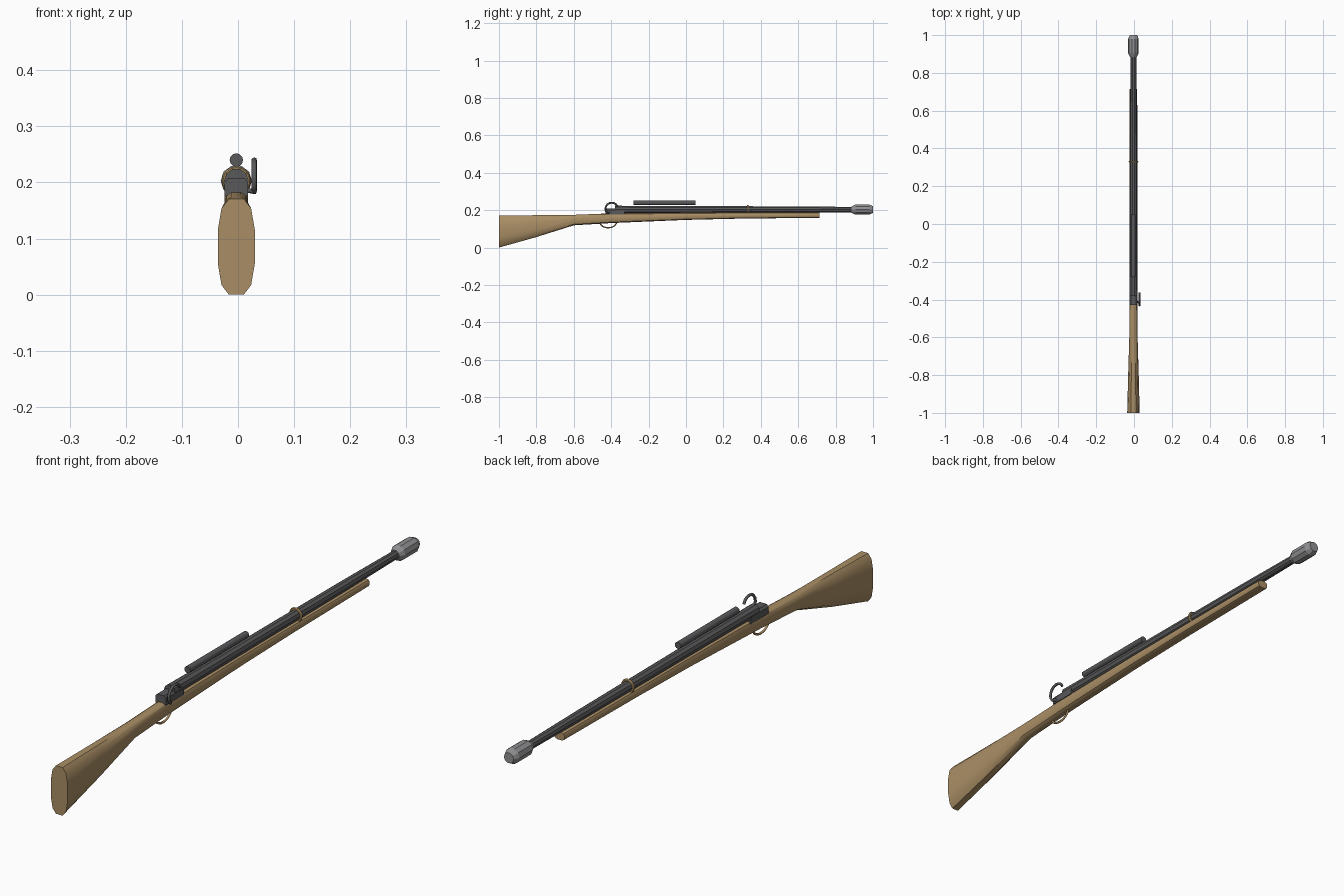
import bpy, bmesh, math
from mathutils import Vector

if "Cube" in bpy.data.objects:
    bpy.data.objects.remove(bpy.data.objects["Cube"])

CX = -0.003      # axis of the gun; the bolt handle sticks out to +x
BZ = 0.203       # bore height


def material(name, rgb):
    m = bpy.data.materials.new(name)
    m.diffuse_color = (*rgb, 1)
    m.use_nodes = True
    m.node_tree.nodes["Principled BSDF"].inputs["Base Color"].default_value = m.diffuse_color
    return m


wood = material("wood", (0.40, 0.27, 0.13))
brass = material("brass", (0.42, 0.28, 0.12))
steel = material("dark_steel", (0.10, 0.10, 0.105))


def loft(name, rings, mat=None, smooth=False):
    """Skin a list of equal-length vertex rings and cap both ends."""
    bm = bmesh.new()
    loops = [[bm.verts.new(p) for p in ring] for ring in rings]
    n = len(loops[0])
    for a, b in zip(loops, loops[1:]):
        for i in range(n):
            j = (i + 1) % n
            bm.faces.new((a[i], a[j], b[j], b[i]))
    bm.faces.new(loops[0])
    bm.faces.new(loops[-1])
    bmesh.ops.recalc_face_normals(bm, faces=bm.faces)
    me = bpy.data.meshes.new(name)
    bm.to_mesh(me)
    bm.free()
    ob = bpy.data.objects.new(name, me)
    bpy.context.collection.objects.link(ob)
    if mat:
        me.materials.append(mat)
    if smooth:
        bpy.ops.object.select_all(action='DESELECT')
        ob.select_set(True)
        bpy.context.view_layer.objects.active = ob
        bpy.ops.object.shade_smooth_by_angle(angle=math.radians(35))
    return ob


def turned(name, z, profile, sides, mat=None):
    """Round part along y from (y, radius) pairs."""
    angles = [2 * math.pi * i / sides for i in range(sides)]
    return loft(name, [[(CX + r * math.cos(a), y, z + r * math.sin(a)) for a in angles]
                       for y, r in profile], mat)


def tube(name, points, radius, mat):
    """Bent rod through points."""
    cu = bpy.data.curves.new(name, 'CURVE')
    cu.dimensions = '3D'
    cu.bevel_depth = radius
    cu.bevel_resolution = 1
    cu.use_fill_caps = True
    sp = cu.splines.new('POLY')
    sp.points.add(len(points) - 1)
    for p, co in zip(sp.points, points):
        p.co = (*co, 1)
    cu.materials.append(mat)
    ob = bpy.data.objects.new(name, cu)
    bpy.context.collection.objects.link(ob)
    return ob


# Stock: rounded 12-point section, (y, bottom, top, half width)
quarter = [(1, .35), (.8, .8), (.4, 1)]
section = (quarter + [(-x, z) for x, z in reversed(quarter)]
           + [(-x, -z) for x, z in quarter] + [(x, -z) for x, z in reversed(quarter)])
stations = [(-1, 0, .171, .033), (-.8, .056, .173, .028), (-.6, .119, .175, .022),
            (-.4, .131, .183, .021), (0, .148, .187, .021), (.3, .155, .187, .021),
            (.715, .159, .187, .020)]
loft("stock", [[(CX + w * x, y, (b + t) / 2 + (t - b) / 2 * z) for x, z in section]
               for y, b, t, w in stations], wood, smooth=True)

# Barrel and muzzle
turned("barrel", BZ, [(-.38, .022), (-.28, .021), (.6, .018), (.9, .015)], 10, steel)
turned("muzzle", BZ, [(.885, .018), (.905, .028), (.98, .028), (1, .019)], 10,
       material("muzzle_grey", (0.28, 0.28, 0.29)))

# Receiver with chamfered top, and the scope tube above it
rec = [(-.021, .176), (.021, .176), (.021, .200), (.014, .208), (-.014, .208), (-.021, .200)]
loft("receiver", [[(CX + x, y, z) for x, z in rec] for y in (-.43, -.33)], steel)
turned("scope", .240, [(-.28, .012), (.05, .012)], 12, steel)

# Hooked bolt handle
hook = [(.029, -.397 + .034 * math.cos(a), .207 + .033 * math.sin(a))
        for a in [math.radians(225 - 22.5 * i) for i in range(10)]]
tube("bolt_handle", [(.012, -.41, .186), (.024, -.415, .185)] + hook, .005, steel)

# Trigger guard loop under the wrist
tube("trigger_guard", [(CX, -.416 + .044 * math.cos(a), .136 - .030 * math.sin(a))
                       for a in [math.pi * i / 12 for i in range(13)]], .004, brass)

# Barrel band
bpy.ops.mesh.primitive_torus_add(location=(CX, .33, BZ), rotation=(math.pi / 2, 0, 0),
                                 major_radius=.021, minor_radius=.005,
                                 major_segments=16, minor_segments=6)
band = bpy.context.object
band.name = "barrel_band"
band.data.materials.append(brass)
